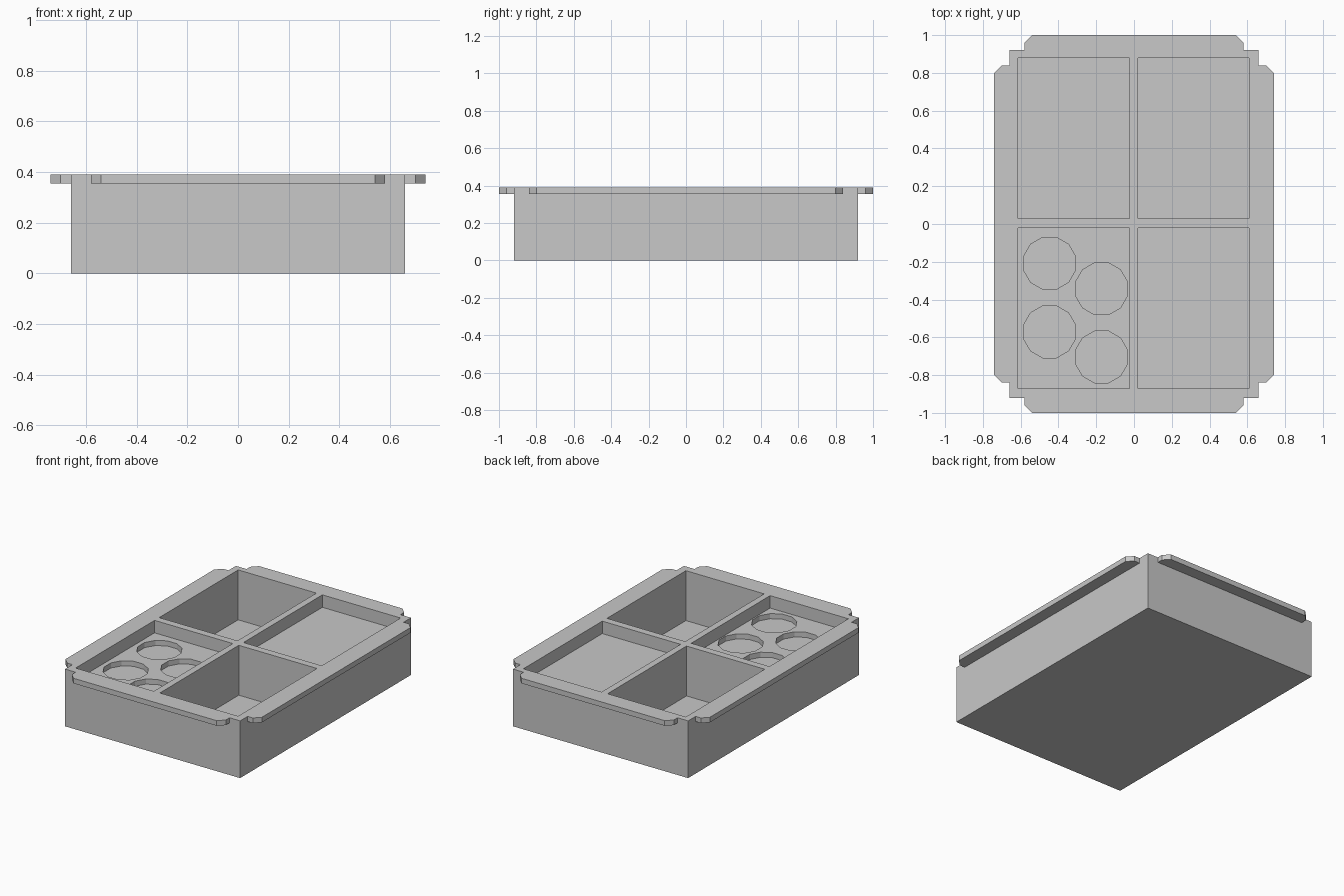
import bpy, bmesh, math

if "Cube" in bpy.data.objects:
    bpy.data.objects.remove(bpy.data.objects["Cube"], do_unlink=True)

TOP = 0.39
LIP_BOTTOM = 0.355

grey = bpy.data.materials.new("plain_grey")
grey.use_nodes = True
colour = (0.58, 0.58, 0.58, 1)
grey.diffuse_color = colour
grey.node_tree.nodes["Principled BSDF"].inputs["Base Color"].default_value = colour


def prism(name, outline, z0, z1):
    """Extrude a flat counter-clockwise outline from z0 up to z1."""
    bm = bmesh.new()
    face = bm.faces.new([bm.verts.new((x, y, z0)) for x, y in outline])
    new = bmesh.ops.extrude_face_region(bm, geom=[face])["geom"]
    verts = [v for v in new if isinstance(v, bmesh.types.BMVert)]
    bmesh.ops.translate(bm, verts=verts, vec=(0, 0, z1 - z0))
    bmesh.ops.recalc_face_normals(bm, faces=bm.faces)
    mesh = bpy.data.meshes.new(name)
    bm.to_mesh(mesh)
    bm.free()
    mesh.materials.append(grey)
    obj = bpy.data.objects.new(name, mesh)
    bpy.context.scene.collection.objects.link(obj)
    return obj


def rect(x0, x1, y0, y1):
    return [(x0, y0), (x1, y0), (x1, y1), (x0, y1)]


def ring(cx, cy, r, sides=12):
    angles = [2 * math.pi * (i + 0.5) / sides for i in range(sides)]
    return [(cx + r * math.cos(a), cy + r * math.sin(a)) for a in angles]


# Outer box
tray = prism("organizer_tray", rect(-0.66, 0.66, -0.92, 0.92), 0, 0.37)
helpers = []


def combine(other, operation):
    other.hide_render = True
    mod = tray.modifiers.new(other.name, "BOOLEAN")
    mod.object = other
    mod.operation = operation
    mod.solver = "EXACT"
    helpers.append(other)


# Rim with chamfered overhanging lips and stepped corners
quarter = [(0.74, 0.80), (0.70, 0.84), (0.66, 0.84), (0.66, 0.92),
           (0.58, 0.92), (0.58, 0.96), (0.54, 1.0)]
half = quarter + [(-x, y) for x, y in reversed(quarter)]
outline = half + [(-x, -y) for x, y in half]
combine(prism("rim", outline, LIP_BOTTOM, TOP), "UNION")

# Four compartments: two deep, two shallow, on opposite diagonals
deep, shallow = 0.05, TOP - 0.085
left, right = (-0.615, -0.025), (0.02, 0.61)
front, back = (-0.87, -0.02), (0.03, 0.88)
for name, xs, ys, floor in (
        ("front_deep_pocket", right, front, deep),
        ("back_deep_pocket", left, back, deep),
        ("back_shallow_pocket", right, back, shallow),
        ("front_shallow_pocket", left, front, shallow)):
    combine(prism(name, rect(*xs, *ys), floor, TOP + 0.1), "DIFFERENCE")

# Round wells sunk in the front shallow compartment
for i, (x, y) in enumerate([(-0.447, -0.208), (-0.172, -0.343),
                            (-0.447, -0.571), (-0.172, -0.704)]):
    combine(prism(f"round_well_{i + 1}", ring(x, y, 0.142),
                  shallow - 0.035, TOP + 0.05), "DIFFERENCE")

# Bake the shape and drop the helpers
bpy.context.view_layer.update()
evaluated = tray.evaluated_get(bpy.context.evaluated_depsgraph_get())
baked = bpy.data.meshes.new_from_object(evaluated)
tray.modifiers.clear()
tray.data = baked
tray.data.materials.clear()
tray.data.materials.append(grey)
for poly in tray.data.polygons:
    poly.material_index = 0
for obj in helpers:
    bpy.data.objects.remove(obj, do_unlink=True)
